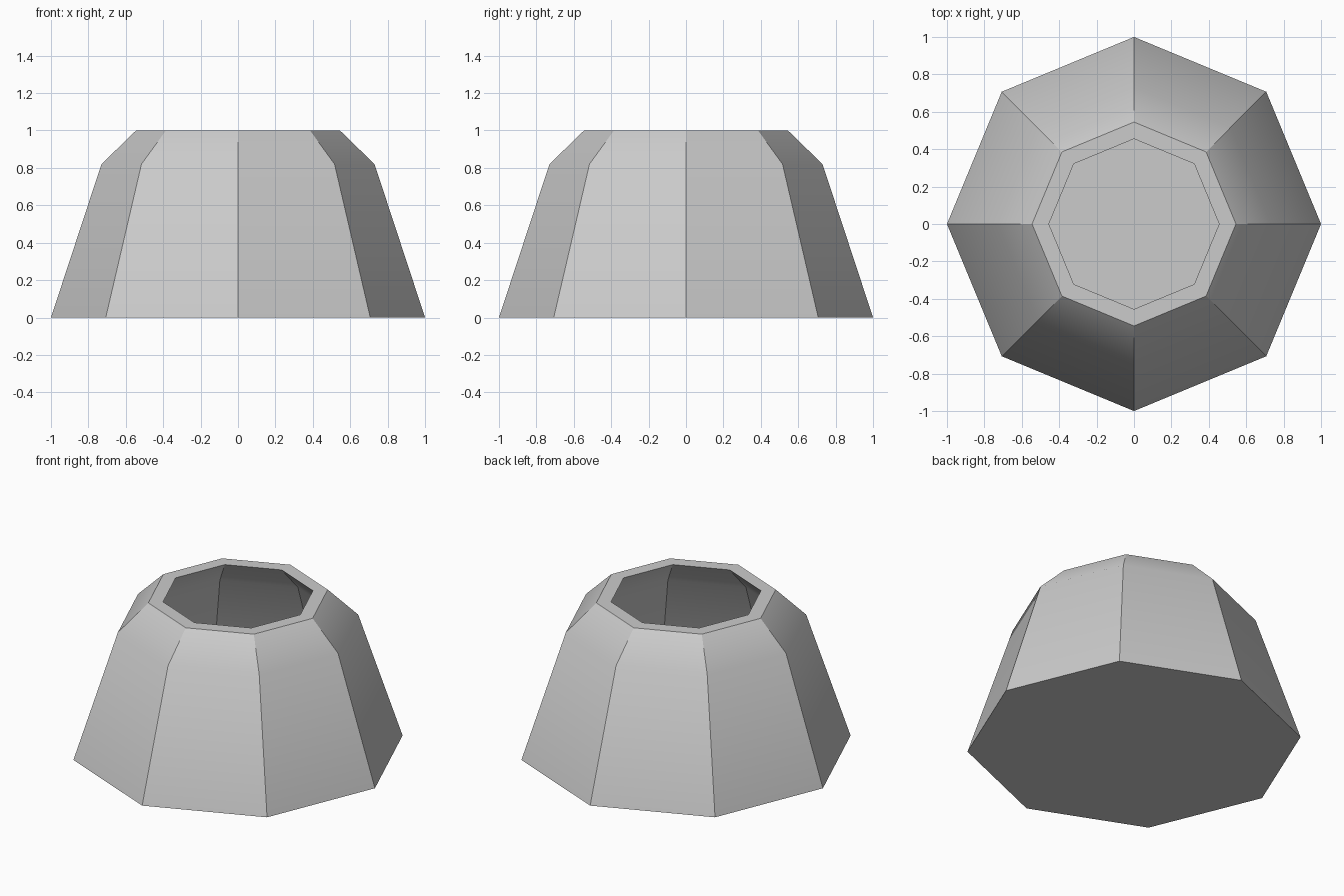
import bpy
import bmesh
from math import cos, sin, radians, pi

default_cube = bpy.data.objects.get("Cube")
if default_cube:
    bpy.data.objects.remove(default_cube, do_unlink=True)

SIDES = 8

# Single grey material
grey = bpy.data.materials.new("plain grey")
grey.use_nodes = True
colour = (0.6, 0.6, 0.6, 1.0)
grey.diffuse_color = colour
grey.node_tree.nodes["Principled BSDF"].inputs["Base Color"].default_value = colour

# Radius and height: outer base, shoulder, rim, then down the inside to the floor
profile = [(1.0, 0.0), (0.73, 0.82), (0.545, 1.0),
           (0.455, 1.0), (0.625, 0.82), (0.865, 0.1)]


def ring(bm, radius, z):
    return [bm.verts.new((radius * cos(2 * pi * i / SIDES),
                          radius * sin(2 * pi * i / SIDES), z))
            for i in range(SIDES)]


# Hollow octagonal vessel with closed base and inner floor
bm = bmesh.new()
rings = [ring(bm, r, z) for r, z in profile]
for low, high in zip(rings, rings[1:]):
    for i in range(SIDES):
        j = (i + 1) % SIDES
        bm.faces.new((low[i], low[j], high[j], high[i]))
bm.faces.new(rings[0][::-1])
bm.faces.new(rings[-1])
bmesh.ops.recalc_face_normals(bm, faces=bm.faces[:])

mesh = bpy.data.meshes.new("octagonal_vessel")
bm.to_mesh(mesh)
bm.free()
mesh.materials.append(grey)
vessel = bpy.data.objects.new("octagonal_vessel", mesh)
bpy.context.collection.objects.link(vessel)

# Soft shoulder, crisp corners
bpy.ops.object.select_all(action="DESELECT")
vessel.select_set(True)
bpy.context.view_layer.objects.active = vessel
bpy.ops.object.shade_smooth_by_angle(angle=radians(30))
